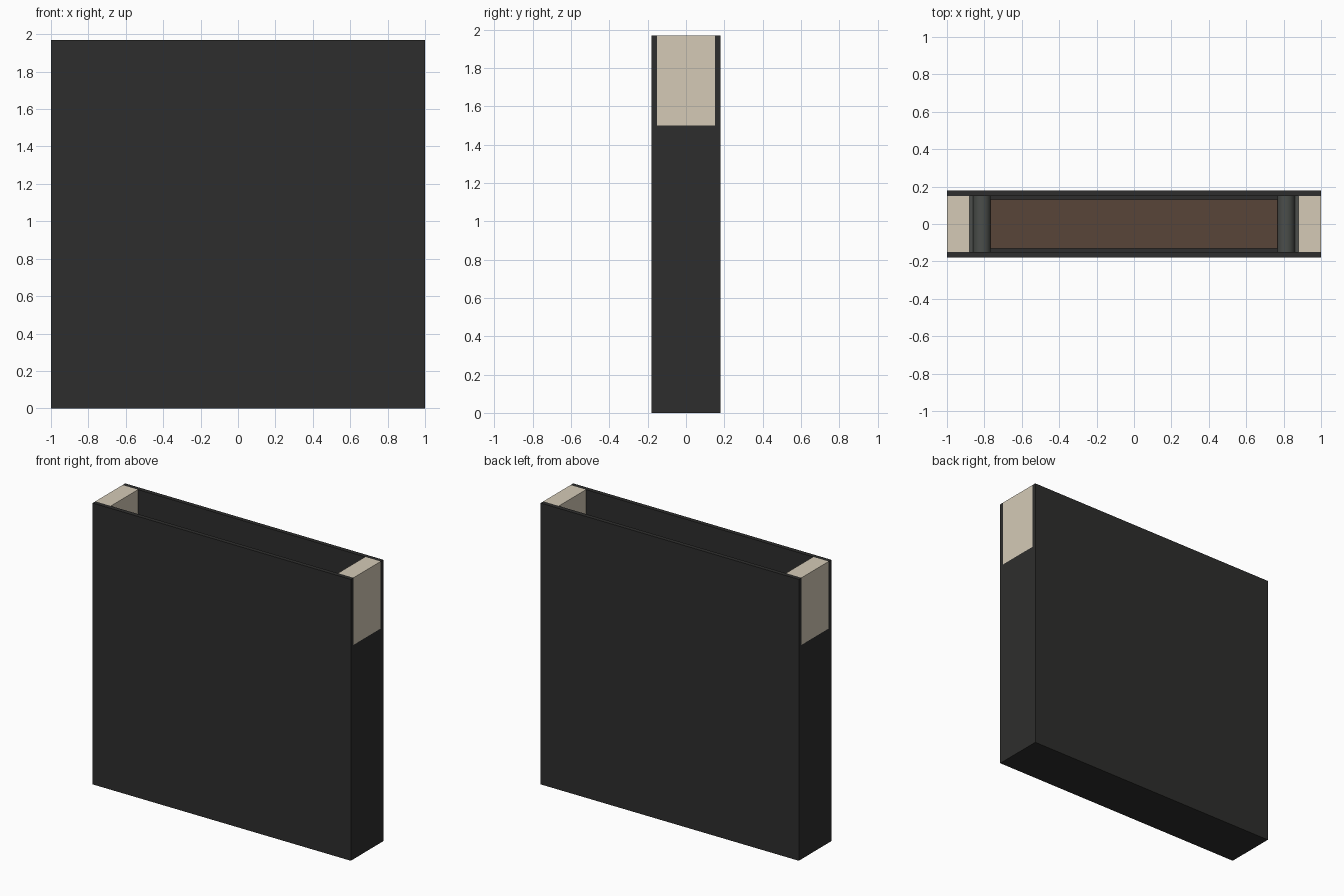
import bpy
import math

if "Cube" in bpy.data.objects:
    bpy.data.objects.remove(bpy.data.objects["Cube"])


def material(name, rgb):
    m = bpy.data.materials.new(name)
    m.diffuse_color = (*rgb, 1)
    m.use_nodes = True
    m.node_tree.nodes["Principled BSDF"].inputs["Base Color"].default_value = m.diffuse_color
    return m


DARK = material("dark", (0.027, 0.027, 0.026))
GREY = material("grey", (0.07, 0.076, 0.07))
CREAM = material("cream", (0.66, 0.59, 0.47))
BROWN = material("brown", (0.098, 0.058, 0.04))


def box(name, x, y, z, mat):
    """Box from (min, max) ranges on each axis."""
    bpy.ops.mesh.primitive_cube_add(size=1, location=[sum(r) / 2 for r in (x, y, z)])
    ob = bpy.context.object
    ob.name = name
    ob.scale = [r[1] - r[0] for r in (x, y, z)]
    bpy.ops.object.transform_apply(location=False, rotation=False, scale=True)
    ob.data.materials.append(mat)
    return ob


# lower body between the panels
box("body", (-0.88, 0.88), (-0.15, 0.15), (0, 1.4), DARK)

# tall front and back panels
for name, s in (("front_panel", -1), ("back_panel", 1)):
    box(name, (-1, 1), sorted((s * 0.15, s * 0.18)), (0, 1.97), DARK)

# inset brown floor
box("floor_strip", (-0.80, 0.80), (-0.13, 0.13), (1.4, 1.455), BROWN)

for side, s in (("left", -1), ("right", 1)):
    # end wall with a pale block on top
    ends = sorted((s * 0.88, s * 1.0))
    box(side + "_end_wall", ends, (-0.15, 0.15), (0, 1.5), DARK)
    box(side + "_end_block", ends, (-0.15, 0.15), (1.5, 1.97), CREAM)
    # ledge and round bar beside the floor
    box(side + "_ledge", sorted((s * 0.81, s * 0.88)), (-0.15, 0.15), (1.4, 1.45), GREY)
    bpy.ops.mesh.primitive_cylinder_add(vertices=24, radius=0.047, depth=0.3,
                                        location=(s * 0.813, 0, 1.455),
                                        rotation=(math.pi / 2, 0, 0))
    bar = bpy.context.object
    bar.name = side + "_round_bar"
    bar.data.materials.append(GREY)
    bpy.ops.object.shade_smooth_by_angle(angle=math.radians(40))
